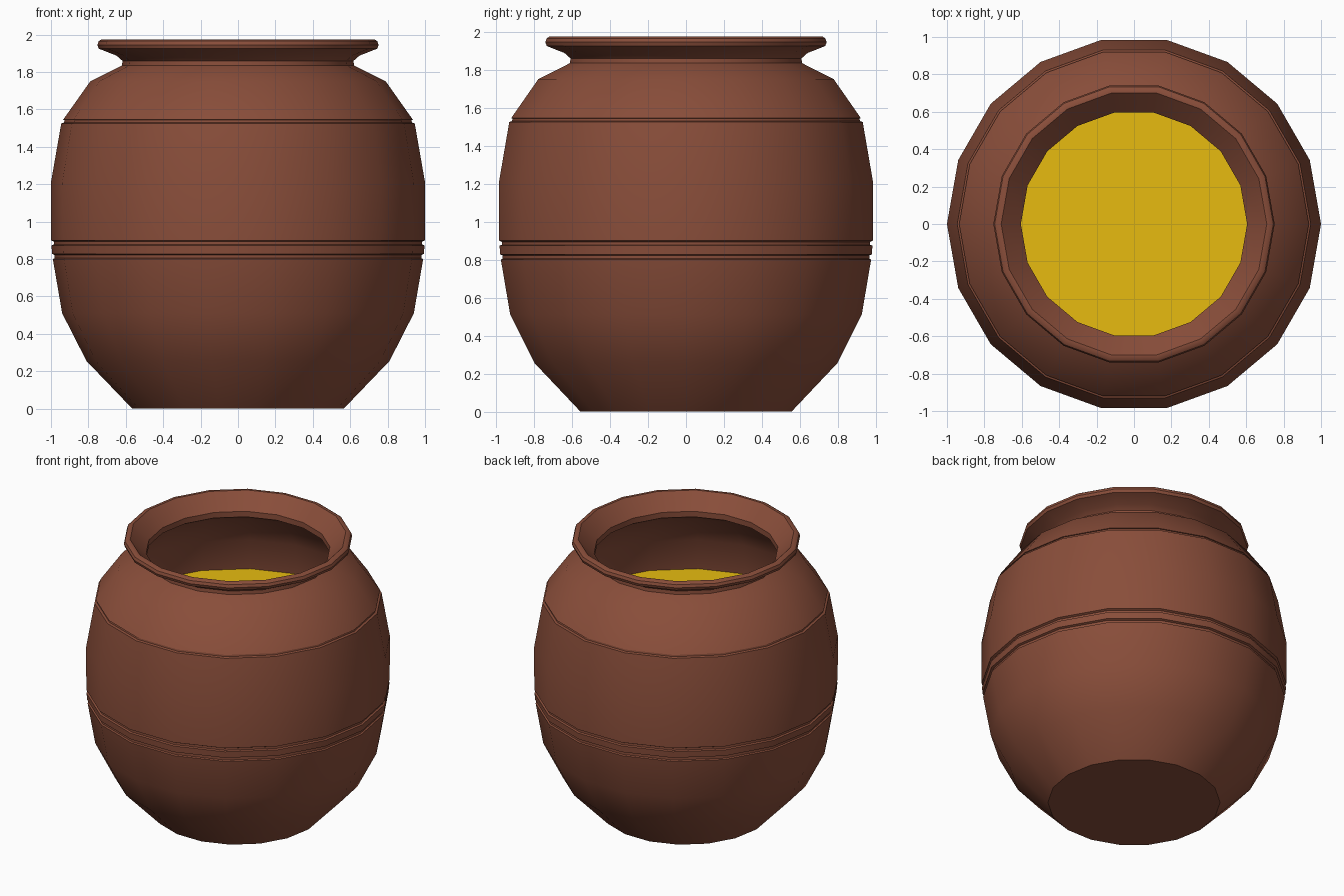
import bpy, bmesh, math

if "Cube" in bpy.data.objects:
    bpy.data.objects.remove(bpy.data.objects["Cube"])

SIDES = 18


def material(name, color):
    m = bpy.data.materials.new(name)
    m.diffuse_color = color
    m.use_nodes = True
    m.node_tree.nodes["Principled BSDF"].inputs["Base Color"].default_value = m.diffuse_color
    return m


def lathe(name, profile, mat, cap_start=False, cap_end=False):
    """Revolve an (r, z) profile about z."""
    bm = bmesh.new()
    rings = []
    for r, z in profile:
        rings.append([bm.verts.new((r * math.cos(2 * math.pi * i / SIDES),
                                    r * math.sin(2 * math.pi * i / SIDES), z))
                      for i in range(SIDES)])
    for a, b in zip(rings, rings[1:]):
        for i in range(SIDES):
            j = (i + 1) % SIDES
            bm.faces.new((a[i], a[j], b[j], b[i]))
    if cap_start:
        bm.faces.new(rings[0][::-1])
    if cap_end:
        bm.faces.new(rings[-1])
    me = bpy.data.meshes.new(name)
    bm.to_mesh(me)
    bm.free()
    ob = bpy.data.objects.new(name, me)
    bpy.context.collection.objects.link(ob)
    me.materials.append(mat)
    bpy.ops.object.select_all(action='DESELECT')
    ob.select_set(True)
    bpy.context.view_layer.objects.active = ob
    bpy.ops.object.shade_smooth_by_angle(angle=math.radians(35))
    return ob


clay = material("clay", (0.25, 0.075, 0.042, 1))
gold = material("yellow_filling", (0.80, 0.50, 0.005, 1))

# Jar: foot, belly with grooves, shoulder, neck, flared rim, then inner wall
outer = [(0.565, 0), (0.81, 0.255), (0.94, 0.51), (0.99, 0.80),
         (0.98, 0.805), (0.98, 0.822), (0.994, 0.828), (0.997, 0.873),
         (0.985, 0.878), (0.985, 0.893), (0.999, 0.90), (1.0, 1.21),
         (0.945, 1.525), (0.93, 1.53), (0.928, 1.543), (0.935, 1.545),
         (0.79, 1.75), (0.62, 1.835), (0.618, 1.86), (0.65, 1.888),
         (0.745, 1.925), (0.752, 1.945), (0.745, 1.965), (0.73, 1.975)]
inner = [(0.71, 1.975), (0.605, 1.87), (0.605, 1.83), (0.76, 1.74),
         (0.89, 1.53), (0.93, 1.21), (0.91, 0.6), (0.78, 0.3), (0.55, 0.08)]
lathe("jar", outer + inner, clay, cap_start=True, cap_end=True)

# Contents: flat surface well below the neck
lathe("filling", [(0.93, 1.21), (0.915, 1.31)], gold, cap_end=True)
